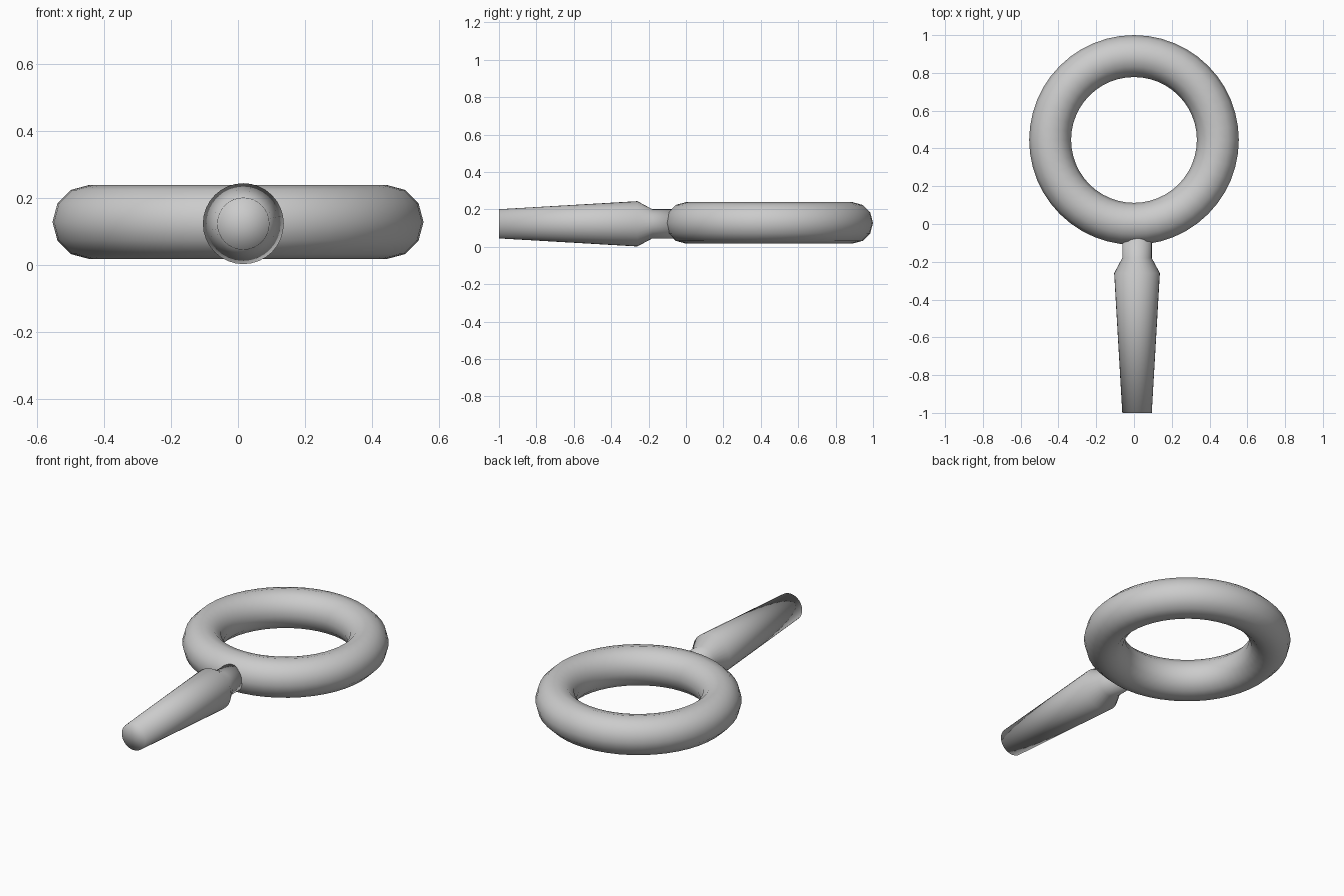
import bpy, bmesh, math

if "Cube" in bpy.data.objects:
    bpy.data.objects.remove(bpy.data.objects["Cube"])

# Ring
bpy.ops.mesh.primitive_torus_add(location=(0, 0.445, 0.128), major_radius=0.444,
                                 minor_radius=0.111, major_segments=48, minor_segments=12)
ring = bpy.context.object
ring.name = "ring"
bpy.ops.object.shade_smooth()

# Tapered handle with a narrow neck running into the ring: (y, radius)
profile = [(-1.0, 0.078), (-0.26, 0.121), (-0.18, 0.078), (-0.06, 0.078)]
SIDES = 32
CX, CZ = 0.016, 0.123

bm = bmesh.new()
loops = []
for y, r in profile:
    loops.append([bm.verts.new((CX + r * math.cos(2 * math.pi * i / SIDES), y,
                                CZ + r * math.sin(2 * math.pi * i / SIDES)))
                  for i in range(SIDES)])
for a, b in zip(loops, loops[1:]):
    for i in range(SIDES):
        j = (i + 1) % SIDES
        bm.faces.new((a[i], a[j], b[j], b[i]))

# End caps as triangle fans
for loop, (y, r) in ((loops[0], profile[0]), (loops[-1], profile[-1])):
    centre = bm.verts.new((CX, y, CZ))
    for i in range(SIDES):
        bm.faces.new((loop[i], loop[(i + 1) % SIDES], centre))
bmesh.ops.recalc_face_normals(bm, faces=bm.faces)
for f in bm.faces:
    f.smooth = True

mesh = bpy.data.meshes.new("handle")
bm.to_mesh(mesh)
bm.free()
handle = bpy.data.objects.new("handle", mesh)
bpy.context.collection.objects.link(handle)
